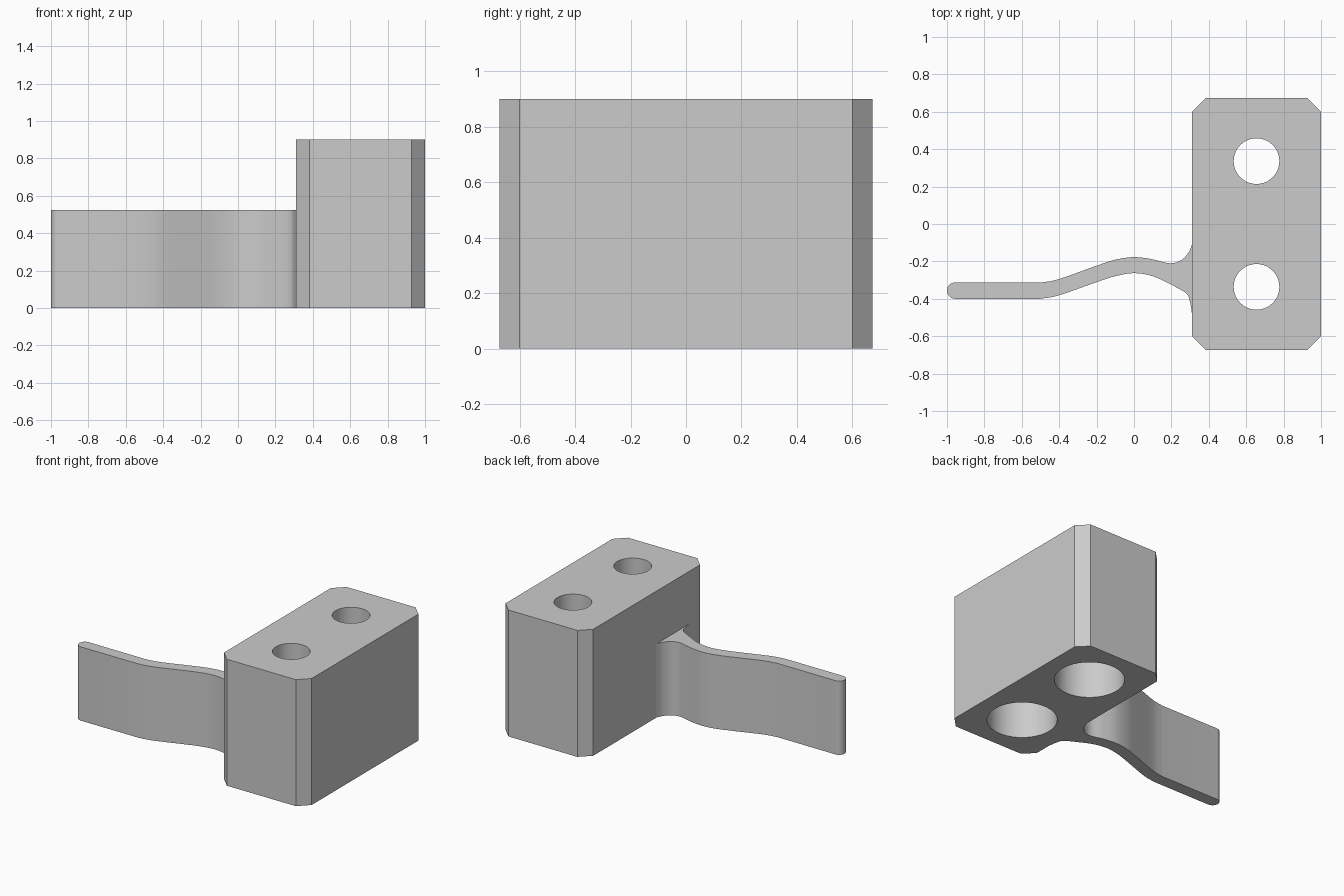
import bpy
import bmesh
from math import radians, cos, sin
from mathutils import Vector

cube = bpy.data.objects.get("Cube")
if cube:
    bpy.data.objects.remove(cube, do_unlink=True)

grey = bpy.data.materials.new("plain_grey")
grey.use_nodes = True
colour = (0.6, 0.6, 0.6, 1)
grey.diffuse_color = colour
grey.node_tree.nodes["Principled BSDF"].inputs["Base Color"].default_value = colour


def prism(name, outline, height):
    """Extrude a flat outline upward from the ground."""
    bm = bmesh.new()
    base = bm.faces.new([bm.verts.new((x, y, 0)) for x, y in outline])
    top = bmesh.ops.extrude_face_region(bm, geom=[base])["geom"]
    verts = [v for v in top if isinstance(v, bmesh.types.BMVert)]
    bmesh.ops.translate(bm, verts=verts, vec=(0, 0, height))
    bmesh.ops.recalc_face_normals(bm, faces=bm.faces)
    mesh = bpy.data.meshes.new(name)
    bm.to_mesh(mesh)
    bm.free()
    obj = bpy.data.objects.new(name, mesh)
    bpy.context.collection.objects.link(obj)
    mesh.materials.append(grey)
    return obj


def activate(obj):
    bpy.ops.object.select_all(action='DESELECT')
    obj.select_set(True)
    bpy.context.view_layer.objects.active = obj


def drill(obj, x, y, radius, z_low, z_high):
    """Cut a round vertical hole."""
    bpy.ops.mesh.primitive_cylinder_add(
        vertices=64, radius=radius, depth=z_high - z_low,
        location=(x, y, (z_low + z_high) / 2))
    cutter = bpy.context.object
    cutter.data.materials.append(grey)
    cutter.hide_render = True
    activate(obj)
    mod = obj.modifiers.new("hole", 'BOOLEAN')
    mod.operation = 'DIFFERENCE'
    mod.solver = 'EXACT'
    mod.object = cutter
    bpy.ops.object.modifier_apply(modifier=mod.name)
    bpy.data.objects.remove(cutter, do_unlink=True)


def smooth_path(points, steps=8):
    """Curve through the points."""
    pts = [Vector(p) for p in points]
    pts = [2 * pts[0] - pts[1]] + pts + [2 * pts[-1] - pts[-2]]
    path = []
    for a, b, c, d in zip(pts, pts[1:], pts[2:], pts[3:]):
        for i in range(steps):
            t = i / steps
            path.append(0.5 * (2 * b + (c - a) * t
                               + (2 * a - 5 * b + 4 * c - d) * t * t
                               + (3 * b - a - 3 * c + d) * t ** 3))
    return path + [pts[-2]]


# Mounting block with chamfered upright corners
x0, x1, w, c = 0.31, 1.0, 0.673, 0.073
block = prism("mounting_block", [
    (x0 + c, -w), (x1 - c, -w), (x1, c - w), (x1, w - c),
    (x1 - c, w), (x0 + c, w), (x0, w - c), (x0, c - w)], 0.9)

# Screw holes, widened from below
for y in (-0.336, 0.336):
    drill(block, 0.655, y, 0.122, -0.1, 1.0)
    drill(block, 0.655, y, 0.225, -0.1, 0.5)

# Wavy spring arm with a rounded tip and flared root
back = smooth_path([(-0.5, -0.314), (-0.4, -0.294), (-0.2, -0.223),
                    (-0.1, -0.191), (0, -0.177), (0.1, -0.189), (0.19, -0.21),
                    (0.25, -0.195), (0.29, -0.155), (0.31, -0.11)])
front = smooth_path([(-0.5, -0.4), (-0.4, -0.381), (-0.2, -0.311),
                     (-0.1, -0.279), (0, -0.263), (0.1, -0.279),
                     (0.2, -0.325), (0.28, -0.372), (0.3, -0.42), (0.31, -0.48)])
r = 0.044
tip = [(r - 1 + r * cos(radians(a)), -0.356 + r * sin(radians(a)))
       for a in range(90, 271, 12)]
root = [(0.33, -0.48), (0.33, -0.11)]
arm = prism("spring_arm", tip + front + root + back[::-1], 0.525)

for obj in (block, arm):
    activate(obj)
    bpy.ops.object.shade_smooth_by_angle(angle=radians(25))
